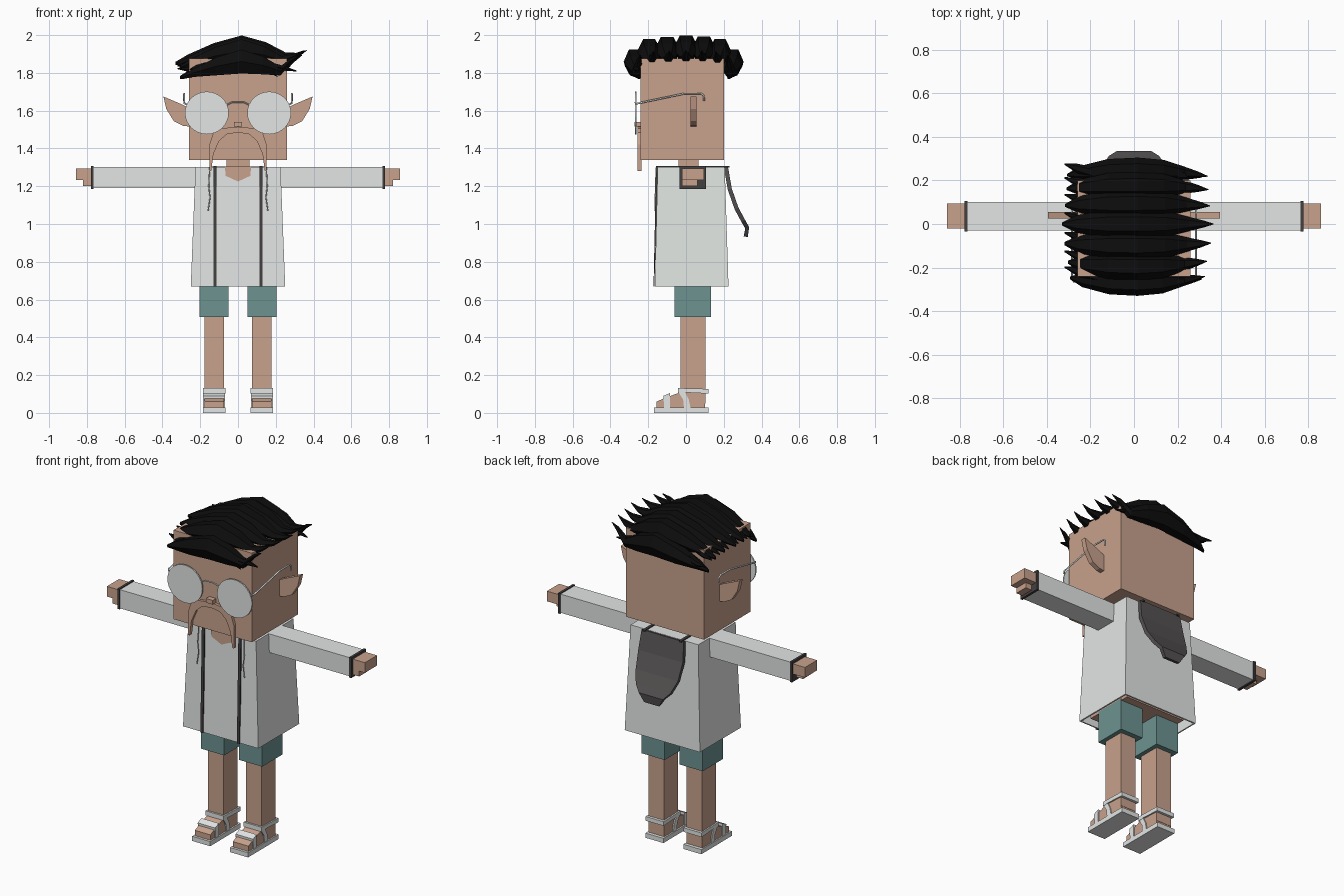
import bpy, bmesh, math, random

cube = bpy.data.objects.get("Cube")
if cube:
    bpy.data.objects.remove(cube, do_unlink=True)
random.seed(4)


def material(name, r, g, b):
    m = bpy.data.materials.new(name)
    m.use_nodes = True
    m.diffuse_color = (r, g, b, 1)
    m.node_tree.nodes["Principled BSDF"].inputs["Base Color"].default_value = (r, g, b, 1)
    return m


SKIN = material("skin", 0.58, 0.36, 0.265)
WHITE = material("off_white", 0.76, 0.79, 0.77)
TEAL = material("teal_cloth", 0.15, 0.29, 0.28)
TRIM = material("charcoal_trim", 0.055, 0.05, 0.05)
HOOD = material("grey_hood", 0.09, 0.083, 0.083)
HAIR = material("black_hair", 0.004, 0.004, 0.004)


def finish(name, bm, mats, mirror=False, fix=True):
    if fix:
        bmesh.ops.recalc_face_normals(bm, faces=bm.faces[:])
    mesh = bpy.data.meshes.new(name)
    bm.to_mesh(mesh)
    bm.free()
    ob = bpy.data.objects.new(name, mesh)
    bpy.context.collection.objects.link(ob)
    for m in mats:
        mesh.materials.append(m)
    if mirror:
        ob.modifiers.new("mirror", 'MIRROR')
    return ob


def prism(name, pts, axis, lo, hi, mat, mirror=False):
    """Extrude a flat outline along x (pts are y,z) or y (pts are x,z)."""
    bm = bmesh.new()
    place = (lambda p, d: (d, p[0], p[1])) if axis == 'x' else (lambda p, d: (p[0], d, p[1]))
    ends = [[bm.verts.new(place(p, d)) for p in pts] for d in (lo, hi)]
    for ring in ends:
        bm.faces.new(ring)
    for i in range(len(pts)):
        j = (i + 1) % len(pts)
        bm.faces.new((ends[0][i], ends[0][j], ends[1][j], ends[1][i]))
    return finish(name, bm, [mat], mirror)


def box(name, x, y, z, mat, mirror=False):
    outline = [(y[0], z[0]), (y[1], z[0]), (y[1], z[1]), (y[0], z[1])]
    return prism(name, outline, 'x', x[0], x[1], mat, mirror)


def tuft(name, rings, sides=6):
    """Tapered lock of hair along x; each ring is x, y, z, half width, half height."""
    bm = bmesh.new()
    loops = []
    for x, y, z, ry, rz in rings:
        angles = [math.tau * k / sides for k in range(sides)]
        loops.append([bm.verts.new((x, y + ry * math.cos(a), z + rz * math.sin(a))) for a in angles])
    for a, b in zip(loops, loops[1:]):
        for k in range(sides):
            n = (k + 1) % sides
            bm.faces.new((a[k], a[n], b[n], b[k]))
    bm.faces.new(loops[0])
    bm.faces.new(loops[-1])
    return finish(name, bm, [HAIR])


def wire(name, pts, radius, mat, mirror=False):
    curve = bpy.data.curves.new(name, 'CURVE')
    curve.dimensions = '3D'
    curve.bevel_depth = radius
    curve.bevel_resolution = 1
    curve.use_fill_caps = True
    spline = curve.splines.new('POLY')
    spline.points.add(len(pts) - 1)
    for p, co in zip(spline.points, pts):
        p.co = (*co, 1)
    curve.materials.append(mat)
    ob = bpy.data.objects.new(name, curve)
    bpy.context.collection.objects.link(ob)
    if mirror:
        ob.modifiers.new("mirror", 'MIRROR')
    return ob


# Head, neck and nose
box("head", (-0.26, 0.26), (-0.24, 0.2), (1.34, 1.875), SKIN)
box("neck", (-0.06, 0.06), (-0.04, 0.065), (1.28, 1.36), SKIN)
box("nose", (-0.022, 0.022), (-0.272, -0.235), (1.515, 1.54), SKIN)

# Pointed ears
ear = [(0.25, 1.61), (0.29, 1.63), (0.395, 1.675), (0.38, 1.61), (0.34, 1.545), (0.29, 1.52), (0.25, 1.515)]
prism("ear", ear, 'y', 0.025, 0.055, SKIN, True)

# Drooping moustache
half = [(0, 1.515), (0.1, 1.505), (0.13, 1.485), (0.152, 1.42), (0.152, 1.28),
        (0.142, 1.28), (0.13, 1.37), (0.1, 1.44), (0.06, 1.475), (0, 1.485)]
prism("moustache", half, 'y', -0.257, -0.235, SKIN, True)

# Round glasses
turn = [math.tau * k / 32 for k in range(32)]
lens = [(0.165 + 0.116 * math.cos(a), 1.588 + 0.113 * math.sin(a)) for a in turn]
prism("lens", lens, 'y', -0.269, -0.261, WHITE, True)
wire("glasses_bridge", [(-0.06, -0.265, 1.63), (-0.03, -0.268, 1.645),
                        (0.03, -0.268, 1.645), (0.06, -0.265, 1.63)], 0.004, WHITE)
wire("glasses_arm", [(0.275, -0.265, 1.635), (0.285, -0.25, 1.64), (0.285, -0.01, 1.69),
                     (0.285, 0.08, 1.69), (0.285, 0.095, 1.68), (0.285, 0.095, 1.65)],
     0.005, WHITE, True)

# Hair: rows of locks swept across the head, lower rows at the front and back
profile = [(-0.335, 1.85, 0.1, 0.01), (-0.27, 1.875, 0.6, 0.025), (-0.13, 1.91, 0.95, 0.055),
           (0.02, 1.935, 1, 0.073), (0.15, 1.915, 0.9, 0.055), (0.255, 1.885, 0.5, 0.027),
           (0.32, 1.893, 0.26, 0.015), (0.37, 1.92, 0.03, 0.002)]
rows = [(-0.275, -0.075, 0.055), (-0.195, -0.02, 0.064), (-0.1, -0.008, 0.066), (0.0, 0, 0.066),
        (0.095, -0.005, 0.064), (0.18, -0.02, 0.06), (0.25, -0.075, 0.055)]
for i, (y, drop, width) in enumerate(rows):
    stretch = 1 - 0.4 * abs(y) + random.uniform(-0.02, 0.02)
    rings = []
    for x, z, w, h in profile:
        pull = 1 - 0.9 * x * x
        flick = drop * (0.35 if x > 0.3 else 1)
        rings.append((x * stretch, y * pull, z + flick, w * width, h))
    tuft("hair_row_%d" % (i + 1), rings)
    # short locks poking out on the right side of the head
    tuft("hair_side_lock_%d" % (i + 1),
         [(-0.15, y * 0.9, 1.88 + drop * 0.6, 0.03, 0.03),
          (-0.26, y * 0.9 + 0.03, 1.855 + drop * 0.5, 0.022, 0.015),
          (-0.32, y * 0.9 + 0.05, 1.845 + drop * 0.3, 0.003, 0.003)])
for name, y in (("front_fringe", -0.275), ("back_fringe", 0.235)):
    tuft(name, [(-0.05, y, 1.855, 0.03, 0.03), (0.1, y, 1.835, 0.03, 0.025),
                (0.17, y, 1.81, 0.018, 0.015), (0.21, y, 1.78, 0.003, 0.003)])
    tuft(name + "_tip", [(0.1, y, 1.85, 0.03, 0.03), (0.24, y * 0.95, 1.825, 0.02, 0.015),
                         (0.31, y * 0.92, 1.81, 0.003, 0.003)])

# Coat: flared shell, open at the bottom
bm = bmesh.new()
rings = []
for w, front, back, z in ((0.25, -0.165, 0.225, 0.67), (0.225, -0.15, 0.205, 1.302)):
    rings.append([bm.verts.new(c) for c in ((-w, front, z), (w, front, z), (w, back, z), (-w, back, z))])
for k in range(4):
    n = (k + 1) % 4
    bm.faces.new((rings[0][k], rings[0][n], rings[1][n], rings[1][k]))
bm.faces.new(rings[1])
coat = finish("coat", bm, [WHITE], fix=False)
coat.modifiers.new("thickness", 'SOLIDIFY').thickness = 0.012
box("body", (-0.2, 0.2), (-0.13, 0.18), (0.69, 1.25), SKIN)

# Neck opening and dark edging
neckline = [(-0.07, 1.304), (-0.065, 1.255), (0, 1.225), (0.065, 1.255), (0.07, 1.304)]
prism("neckline", neckline, 'y', -0.157, -0.149, SKIN)
edging = [(-0.168, 0.668), (-0.172, 0.668), (-0.158, 1.308), (0.23, 1.308), (0.23, 1.298), (-0.145, 1.298)]
prism("coat_edging", edging, 'x', 0.113, 0.13, TRIM, True)
wire("drawstring", [(0.15, -0.158, 1.3), (0.155, -0.162, 1.2), (0.148, -0.163, 1.14), (0.158, -0.165, 1.07)],
     0.003, WHITE, True)

# Hood hanging behind, with a raised rim around a sunken panel
bm = bmesh.new()
hood_rows = [(0.23, 1.305, 0.14), (0.25, 1.19, 0.148), (0.285, 1.09, 0.14),
             (0.32, 1.025, 0.115), (0.342, 0.985, 0.08), (0.335, 0.93, 0.05)]
pairs = [(bm.verts.new((-w, y, z)), bm.verts.new((w, y, z))) for y, z, w in hood_rows]
for a, b in zip(pairs, pairs[1:]):
    bm.faces.new((a[0], a[1], b[1], b[0]))
bm.normal_update()
if sum(f.normal.y for f in bm.faces) < 0:
    bmesh.ops.reverse_faces(bm, faces=bm.faces[:])
panel = bm.faces[:]
rim = bmesh.ops.inset_region(bm, faces=panel, thickness=0.018, depth=-0.008)["faces"]
for f in rim:
    f.material_index = 1
hood = finish("hood", bm, [HOOD, TRIM], fix=False)
solid = hood.modifiers.new("thickness", 'SOLIDIFY')
solid.thickness = 0.022

# Arms: sleeve, cuff, hand and thumb
box("sleeve", (0.2, 0.77), (-0.03, 0.1), (1.19, 1.302), WHITE, True)
box("cuff", (0.764, 0.778), (-0.035, 0.105), (1.185, 1.307), TRIM, True)
box("hand", (0.77, 0.858), (-0.02, 0.095), (1.232, 1.293), SKIN, True)
box("thumb", (0.77, 0.82), (-0.02, 0.06), (1.2, 1.235), SKIN, True)

# Shorts and legs
box("shorts_leg", (0.05, 0.203), (-0.06, 0.132), (0.508, 0.7), TEAL, True)
box("leg", (0.075, 0.178), (-0.03, 0.102), (0.05, 0.52), SKIN, True)

# Sandals: foot wedge, sole and straps
foot = [(-0.155, 0.02), (-0.155, 0.06), (-0.11, 0.08), (-0.04, 0.105), (0.1, 0.105), (0.1, 0.02)]
prism("foot", foot, 'x', 0.075, 0.178, SKIN, True)
box("sole", (0.066, 0.186), (-0.17, 0.12), (0, 0.028), WHITE, True)
ankle = [(-0.042, 0.105), (-0.042, 0.132), (0.0, 0.13), (0.118, 0.127), (0.118, 0.102), (0.0, 0.108)]
prism("ankle_strap", ankle, 'x', 0.066, 0.186, WHITE, True)
side = [(-0.04, 0.11), (-0.015, 0.07), (-0.01, 0.02), (0.025, 0.02), (0.015, 0.07), (-0.01, 0.12)]
prism("side_strap", side, 'x', 0.068, 0.184, WHITE, True)
toe = [(-0.115, 0.02), (-0.12, 0.09), (-0.085, 0.105), (-0.085, 0.02)]
prism("toe_strap", toe, 'x', 0.068, 0.184, WHITE, True)
